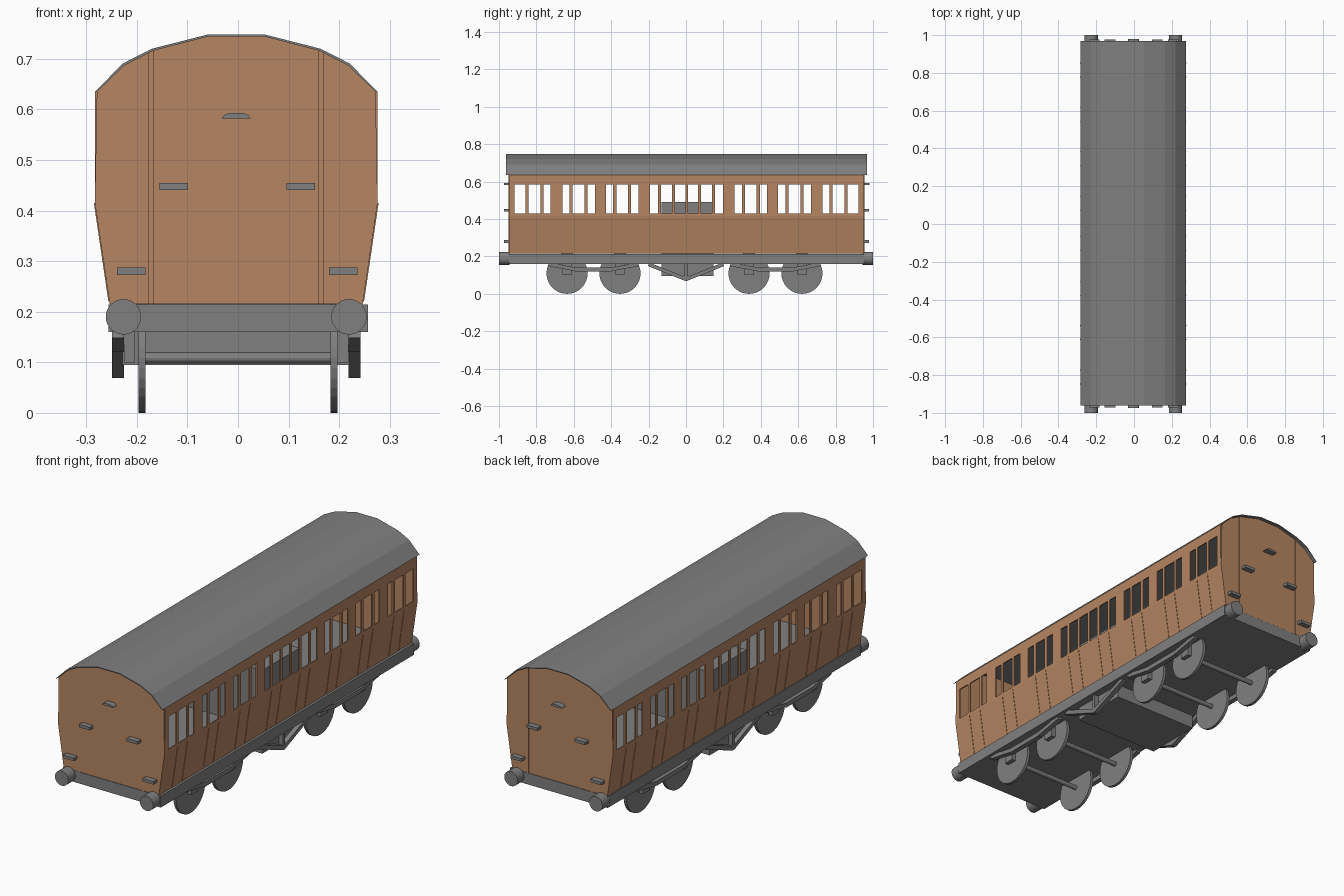
import bpy, bmesh, math
from mathutils import Vector

if "Cube" in bpy.data.objects:
    bpy.data.objects.remove(bpy.data.objects["Cube"])

XC, YC = -0.0035, 0.003          # small offsets of the body from the origin
BODY_END = 0.949
FLOOR_Z, BEND_Z, EAVE_Z = 0.215, 0.415, 0.635


def material(name, rgb):
    m = bpy.data.materials.new(name)
    m.diffuse_color = (*rgb, 1)
    m.use_nodes = True
    m.node_tree.nodes["Principled BSDF"].inputs["Base Color"].default_value = m.diffuse_color
    return m


BROWN = material("teak brown", (0.468, 0.235, 0.122))
GREY = material("mid grey", (0.216, 0.216, 0.216))


def finish(name, bm, mat):
    bmesh.ops.recalc_face_normals(bm, faces=bm.faces)
    me = bpy.data.meshes.new(name)
    bm.to_mesh(me)
    bm.free()
    me.materials.append(mat)
    ob = bpy.data.objects.new(name, me)
    bpy.context.collection.objects.link(ob)
    return ob


def prism(name, pts, axis, a0, a1, mat):
    """Extrude a profile: (y, z) points along x, or (x, z) points along y."""
    bm = bmesh.new()
    place = (lambda p: (a0, p[0], p[1])) if axis == 'x' else (lambda p: (p[0], a0, p[1]))
    face = bm.faces.new([bm.verts.new(place(p)) for p in pts])
    res = bmesh.ops.extrude_face_region(bm, geom=[face])
    move = Vector((a1 - a0, 0, 0)) if axis == 'x' else Vector((0, a1 - a0, 0))
    bmesh.ops.translate(bm, vec=move, verts=[g for g in res["geom"] if isinstance(g, bmesh.types.BMVert)])
    return finish(name, bm, mat)


def rect(u0, u1, z0, z1):
    return [(u0, z0), (u1, z0), (u1, z1), (u0, z1)]


def circle(u, z, r, n=32):
    return [(u + r * math.cos(2 * math.pi * i / n), z + r * math.sin(2 * math.pi * i / n)) for i in range(n)]


def bar(p, q, t):
    """Outline of a straight bar of thickness t between two points."""
    p, q = Vector(p), Vector(q)
    d = (q - p).normalized() * t / 2
    n = Vector((-d.y, d.x))
    return [tuple(p + n), tuple(p - n), tuple(q - n), tuple(q + n)]


def half_width(z):
    return 0.25 + 0.0295 * min(1, (z - FLOOR_Z) / (BEND_Z - FLOOR_Z))


# roof: thin faceted arc
arc = [(0.2795, EAVE_Z), (0.224, 0.691), (0.167, 0.72), (0.057, 0.748)]
outer = arc + [(-x, z) for x, z in reversed(arc)]
inner = [(x * 0.986, z - (0.004 if z > EAVE_Z else 0)) for x, z in outer]
shift = lambda pts: [(x + XC, z) for x, z in pts]
prism("roof", shift(outer + inner[::-1]), 'y', YC - 0.965, YC + 0.965, GREY)

# end walls with vertical strips and lamp steps
end_profile = inner + [(-0.2795, BEND_Z), (-0.25, FLOOR_Z), (0.25, FLOOR_Z), (0.2795, BEND_Z)]
for s, tag in ((-1, "front"), (1, "back")):
    y = YC + s * BODY_END
    prism(tag + "_end_wall", shift(end_profile), 'y', y - s * 0.004, y, BROWN)
    for sx in (-1, 1):
        xs = XC + sx * 0.168
        prism(tag + "_end_strip", rect(xs - 0.005, xs + 0.005, FLOOR_Z, 0.716), 'y', y, y + s * 0.003, BROWN)
        for x, z in ((0.2095, 0.28), (0.1255, 0.448)):
            xc = XC + 0.002 + sx * x
            prism(tag + "_end_step", rect(xc - 0.028, xc + 0.028, z - 0.007, z + 0.007), 'y',
                  y, y + s * 0.026, GREY)
    prism(tag + "_lamp_bracket", shift([(-0.029, 0.582), (0.029, 0.582), (0.024, 0.589),
          (0.013, 0.593), (-0.013, 0.593), (-0.024, 0.589)]), 'y', y, y + s * 0.028, GREY)

# side walls: grid sheet with the window cells left open
half_windows = [(0.007, 0.062), (0.078, 0.136), (0.152, 0.195), (0.256, 0.296), (0.312, 0.374),
                (0.392, 0.43), (0.49, 0.53), (0.545, 0.61), (0.626, 0.664), (0.727, 0.765),
                (0.78, 0.845), (0.86, 0.92)]
windows = [(-b, -a) for a, b in reversed(half_windows)] + half_windows
cuts = [-0.945] + [v for w in windows for v in w] + [0.945]
levels = [FLOOR_Z, BEND_Z, 0.43, 0.585, EAVE_Z]
for s, tag in ((-1, "left"), (1, "right")):
    bm = bmesh.new()
    grid = [[bm.verts.new((XC + s * (half_width(z) - 0.003), YC + y, z)) for z in levels] for y in cuts]
    for i in range(len(cuts) - 1):
        for j in range(len(levels) - 1):
            if not (i % 2 == 1 and j == 2):
                bm.faces.new((grid[i][j], grid[i + 1][j], grid[i + 1][j + 1], grid[i][j + 1]))
    wall = finish(tag + "_side_wall", bm, BROWN)
    mod = wall.modifiers.new("thickness", 'SOLIDIFY')
    mod.thickness = 0.006
    mod.offset = 0

    # door edge beads on the sloping lower panel
    for door in (0.107, 0.343, 0.578, 0.8125):
        for y in (door - 0.037, door + 0.037, -door - 0.037, -door + 0.037):
            lo, hi = XC + s * half_width(0.22), XC + s * half_width(BEND_Z)
            prism(tag + "_door_bead", [(lo, 0.22), (lo + s * 0.002, 0.22), (hi + s * 0.002, BEND_Z),
                  (hi, BEND_Z)], 'y', YC + y - 0.002, YC + y + 0.002, BROWN)

# underframe and the equipment box that rises through the floor
prism("underframe", rect(-0.256, 0.257, 0.16, 0.214), 'y', YC - 0.95, YC + 0.95, GREY)
prism("equipment_box", rect(-0.228, 0.22, 0.095, 0.49), 'y', -0.132, 0.148, GREY)

# buffers
for sx in (-1, 1):
    for sy in (-1, 1):
        prism("buffer", circle(XC + sx * 0.223, 0.19, 0.035), 'y', sy * 0.945, sy, GREY)

# wheels and axles
for y in (-0.636, -0.353, 0.337, 0.62):
    for sx in (-1, 1):
        prism("wheel", circle(y, 0.11, 0.11), 'x', sx * 0.183, sx * 0.197, GREY)
    prism("axle", circle(y, 0.109, 0.011, 12), 'x', -0.184, 0.184, GREY)

# bogie side frames and truss rods
for sx in (-1, 1):
    x0, x1 = XC + sx * 0.222, XC + sx * 0.246
    for c in (-0.4945, 0.4785):
        prism("bogie_lower_bar", rect(c - 0.1, c + 0.1, 0.12, 0.142), 'x', x0, x1, GREY)
        for sy in (-1, 1):
            prism("bogie_sloping_bar", bar((c + sy * 0.095, 0.131), (c + sy * 0.24, 0.158), 0.02),
                  'x', x0, x1, GREY)
            a = c + sy * 0.1415
            prism("axle_box", rect(a - 0.025, a + 0.025, 0.1, 0.16), 'x', XC + sx * 0.2, x0, GREY)
    for sy in (-1, 1):
        prism("truss_rod", bar((0, 0.078), (sy * 0.2, 0.158), 0.02), 'x', x0, x1, GREY)
    prism("truss_post", rect(-0.008, 0.008, 0.07, 0.16), 'x', x0, x1, GREY)
